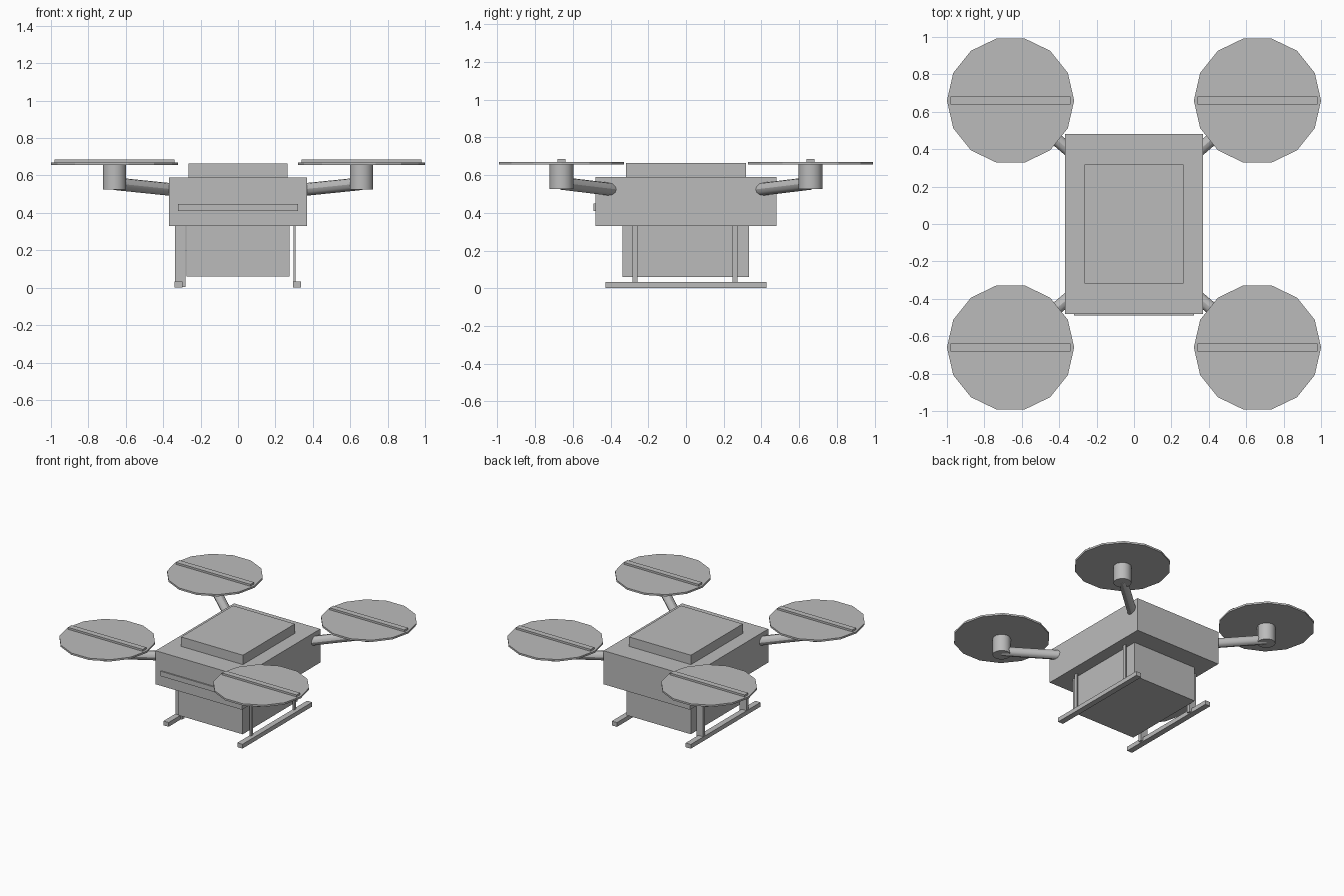
import bpy
from mathutils import Vector

cube = bpy.data.objects.get("Cube")
if cube:
    bpy.data.objects.remove(cube, do_unlink=True)

# One plain grey for the whole model
grey = bpy.data.materials.new("plain_grey")
grey.use_nodes = True
colour = (0.5, 0.5, 0.5, 1)
grey.diffuse_color = colour
grey.node_tree.nodes["Principled BSDF"].inputs["Base Color"].default_value = colour


def finish(name):
    obj = bpy.context.object
    obj.name = name
    obj.data.materials.append(grey)
    return obj


def box(name, x, y, z):
    """Box from its (low, high) range on each axis."""
    spans = (x, y, z)
    bpy.ops.mesh.primitive_cube_add(size=1, location=[sum(s) / 2 for s in spans])
    obj = finish(name)
    for v in obj.data.vertices:
        v.co = [c * (s[1] - s[0]) for c, s in zip(v.co, spans)]
    return obj


def tube(name, start, end, radius, sides, first_angle=0):
    """Closed prism between two points."""
    start, end = Vector(start), Vector(end)
    axis = end - start
    bpy.ops.mesh.primitive_cylinder_add(vertices=sides, radius=radius, depth=axis.length,
                                        location=(start + end) / 2)
    obj = finish(name)
    obj.rotation_mode = 'QUATERNION'
    obj.rotation_quaternion = axis.to_track_quat('Z', 'Y')
    return obj


# Fuselage, lid, cargo box and front strip
box("body", (-0.37, 0.37), (-0.48, 0.48), (0.33, 0.59))
box("top_lid", (-0.265, 0.265), (-0.318, 0.318), (0.59, 0.663))
box("cargo_box", (-0.276, 0.276), (-0.337, 0.335), (0.06, 0.33))
box("front_strip", (-0.32, 0.32), (-0.49, -0.47), (0.41, 0.448))

# Four rotors on slanted arms
for sx, side in ((-1, "right"), (1, "left")):
    for sy, end in ((-1, "front"), (1, "back")):
        tag = f"{end}_{side}"
        x, y = sx * 0.66, sy * 0.66
        tube("arm_" + tag, (sx * 0.33, sy * 0.38, 0.522), (x, y, 0.556), 0.034, 12)
        bpy.ops.object.shade_smooth_by_angle()
        tube("motor_" + tag, (x, y, 0.526), (x, y, 0.656), 0.064, 14)
        bpy.ops.object.shade_smooth_by_angle()
        disc = tube("rotor_disc_" + tag, (x, y, 0.656), (x, y, 0.67), 0.34, 14)
        # Put a corner of the disc on the x axis
        disc.rotation_mode = 'XYZ'
        disc.rotation_euler = (0, 0, 1.5708)
        box("rotor_blade_" + tag, (x - 0.32, x + 0.32), (y - 0.022, y + 0.022), (0.67, 0.685))

# Landing skids, with broad legs on the right and slim legs on the left
for side, skid_x, leg_x, leg_z in (("right", -0.318, (-0.338, -0.281), 0.005),
                                   ("left", 0.315, (0.296, 0.308), 0.03)):
    box("skid_" + side, (skid_x - 0.022, skid_x + 0.022), (-0.427, 0.427), (0, 0.033))
    for end, y in (("front", -0.27), ("back", 0.26)):
        box(f"leg_{end}_{side}", leg_x, (y - 0.013, y + 0.013), (leg_z, 0.33))
